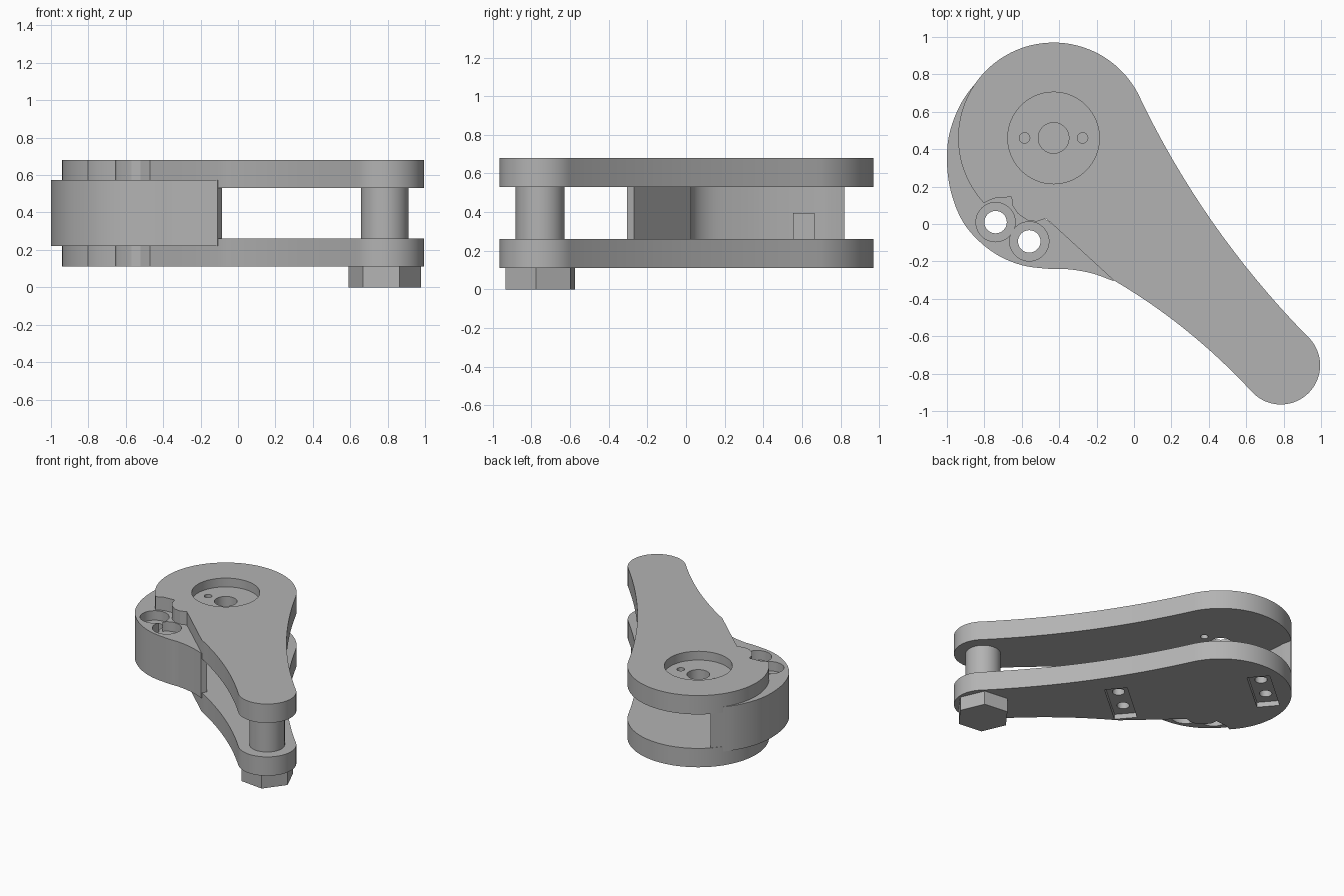
import bpy, bmesh, math
from mathutils import Vector

cube = bpy.data.objects.get("Cube")
if cube:
    bpy.data.objects.remove(cube, do_unlink=True)

grey = bpy.data.materials.new("plain grey")
grey.use_nodes = True
grey.diffuse_color = (0.45, 0.45, 0.45, 1)
grey.node_tree.nodes["Principled BSDF"].inputs["Base Color"].default_value = (0.45, 0.45, 0.45, 1)


def arc(center, radius, start, end, steps=40):
    angles = [math.radians(start + (end - start) * i / steps) for i in range(steps + 1)]
    return [(center[0] + radius * math.cos(a), center[1] + radius * math.sin(a)) for a in angles]


def bend(p, c, q, steps=16):
    p, c, q = Vector(p), Vector(c), Vector(q)
    ts = [i / steps for i in range(1, steps)]
    return [tuple(p * (1 - t) ** 2 + c * 2 * t * (1 - t) + q * t * t) for t in ts]


def smooth_path(points, steps=6):
    """Catmull-Rom curve through the points."""
    v = [Vector(p) for p in points]
    v = [v[0] * 2 - v[1]] + v + [v[-1] * 2 - v[-2]]
    out = []
    for a, b, c, d in zip(v, v[1:], v[2:], v[3:]):
        for i in range(steps):
            t = i / steps
            out.append(tuple((b * 2 + (c - a) * t + (a * 2 - b * 5 + c * 4 - d) * t ** 2
                              + (b * 3 - a - c * 3 + d) * t ** 3) / 2))
    return out + [tuple(points[-1])]


def extrude(name, outline, z0, z1):
    bm = bmesh.new()
    face = bm.faces.new([bm.verts.new((x, y, z0)) for x, y in outline])
    top = bmesh.ops.extrude_face_region(bm, geom=[face])["geom"]
    bmesh.ops.translate(bm, vec=(0, 0, z1 - z0),
                        verts=[g for g in top if isinstance(g, bmesh.types.BMVert)])
    bmesh.ops.recalc_face_normals(bm, faces=bm.faces)
    mesh = bpy.data.meshes.new(name)
    bm.to_mesh(mesh)
    bm.free()
    mesh.materials.append(grey)
    ob = bpy.data.objects.new(name, mesh)
    bpy.context.collection.objects.link(ob)
    return ob


def cylinder(name, center, radius, z0, z1, sides=48, turn=0):
    return extrude(name, arc(center, radius, turn, turn + 360, sides)[:-1], z0, z1)


def rectangle(center, length, width, degrees):
    along = Vector((math.cos(math.radians(degrees)), math.sin(math.radians(degrees))))
    side = Vector((-along.y, along.x))
    return [tuple(Vector(center) + along * length / 2 * s + side * width / 2 * t)
            for s, t in ((-1, -1), (1, -1), (1, 1), (-1, 1))]


def activate(ob):
    bpy.ops.object.select_all(action="DESELECT")
    ob.select_set(True)
    bpy.context.view_layer.objects.active = ob


def cut(ob, cutters):
    for cutter in cutters:
        activate(ob)
        mod = ob.modifiers.new("cut", "BOOLEAN")
        mod.operation = "DIFFERENCE"
        mod.object = cutter
        bpy.ops.object.modifier_apply(modifier=mod.name)
        bpy.data.objects.remove(cutter, do_unlink=True)


hub = (-0.43, 0.46)
tip = (0.785, -0.755)

# Arm outline: round hub, notch, waisted sides and round tip
notch = [(-0.75, 0.137), (-0.655, 0.145), (-0.65, 0.1), (-0.62, 0.055),
         (-0.57, 0.02), (-0.52, 0.013), (-0.47, 0.03)]
hub_arc = arc(hub, 0.51, 28, 223, 64)
tip_arc = arc(tip, 0.21, 223, 409)
heel = (-0.11, -0.3)
arm = (hub_arc + notch + [heel] + bend(heel, (0.3, -0.54), tip_arc[0]) + tip_arc
       + bend(tip_arc[-1], (0.36, -0.02), hub_arc[0]))
lower_arm = extrude("lower_arm", arm, 0.11, 0.26)
upper_arm = extrude("upper_arm", arm, 0.53, 0.68)

# Hub recess and holes in the upper arm
cut(upper_arm, [cylinder("recess", hub, 0.245, 0.61, 0.8, 64),
                cylinder("shaft_hole", hub, 0.082, 0.4, 0.8)]
    + [cylinder("screw_hole", (hub[0] + s * 0.155, hub[1]), 0.028, 0.4, 0.8, 24) for s in (-1, 1)])

# Two slanted pockets with paired holes under the lower arm
lean = 40.4
along = Vector((math.cos(math.radians(lean)), math.sin(math.radians(lean))))
for center in ((0.035, -0.106), (-0.64, 0.686)):
    holes = [cylinder("pocket_hole", Vector(center) + along * s * 0.1, 0.045, 0, 0.21, 24)
             for s in (-1, 1)]
    cut(lower_arm, [extrude("pocket", rectangle(center, 0.43, 0.165, lean), 0, 0.15)] + holes)

# Curved side block held between the arms
outer = smooth_path([(-0.79, 0.82), (-0.91, 0.67), (-0.98, 0.51), (-1.0, 0.36), (-0.985, 0.2),
                     (-0.935, 0.05), (-0.86, -0.06), (-0.74, -0.16), (-0.6, -0.22),
                     (-0.45, -0.24), (-0.34, -0.243), (-0.22, -0.265), (-0.11, -0.305)])
inner = smooth_path([(-0.47, 0.025), (-0.56, 0.04), (-0.63, 0.11), (-0.68, 0.23),
                     (-0.73, 0.4), (-0.76, 0.58), (-0.775, 0.75)])
block = extrude("side_block", outer + [(-0.085, -0.27)] + inner, 0.22, 0.575)
for center in ((-0.74, 0.01), (-0.56, -0.093)):
    cut(block, [cylinder("bolt_hole", center, 0.06, 0, 0.8, 32),
                cylinder("top_bore", center, 0.105, 0.5, 0.8),
                cylinder("bottom_bore", center, 0.105, 0, 0.295)])

# Small stop beside the block
stop = extrude("small_stop", rectangle((-0.74, 0.61), 0.07, 0.11, 0), 0.25, 0.395)

# Tip pin with a hexagonal head
pin = cylinder("tip_pin", tip, 0.127, 0.2, 0.6, 64)
head = cylinder("hex_head", tip, 0.196, 0, 0.115, 6, -6.6)

for ob in (lower_arm, upper_arm, block, stop, pin, head):
    activate(ob)
    bpy.ops.object.shade_smooth_by_angle(angle=math.radians(25))
